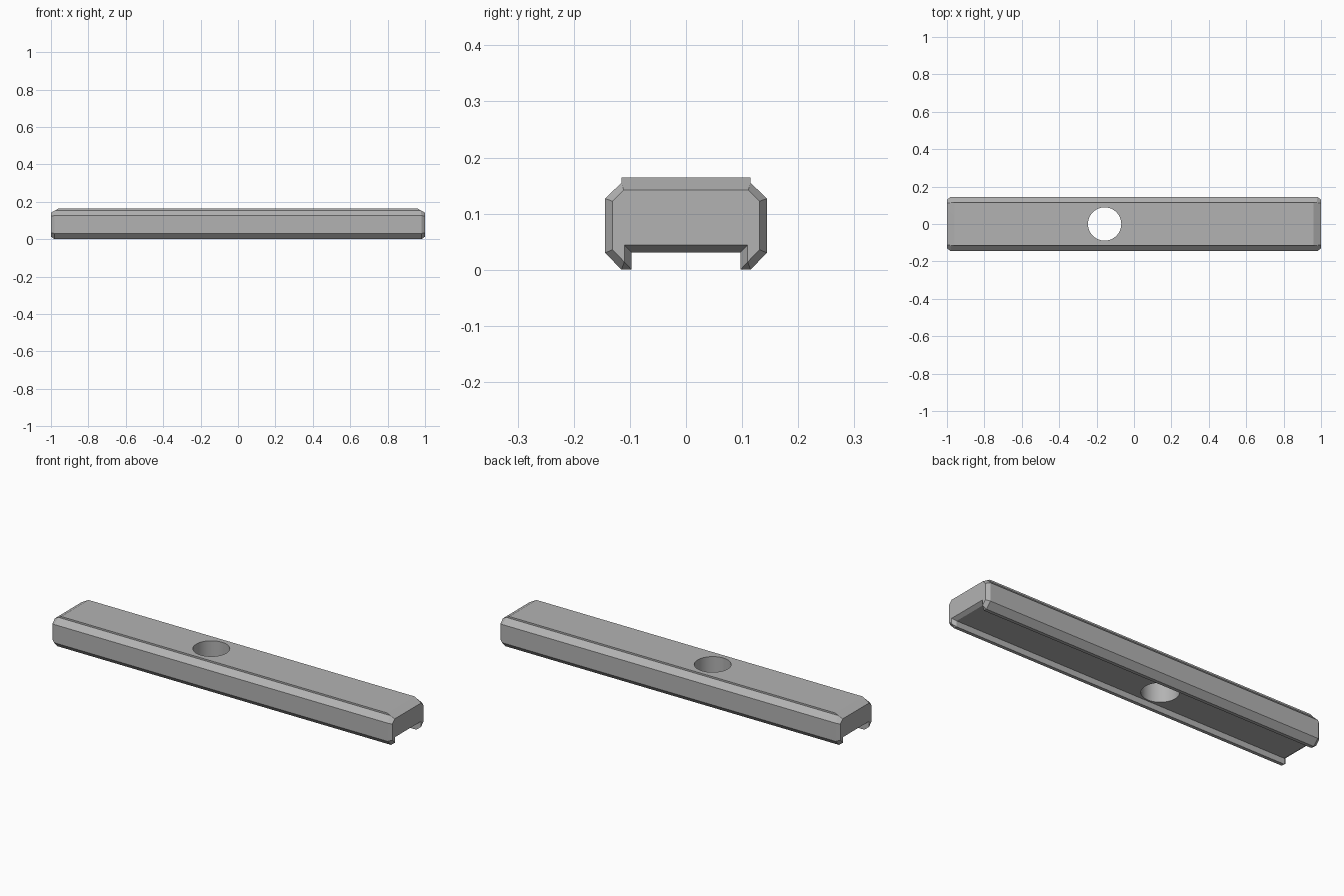
import bpy
import bmesh
from math import radians

if "Cube" in bpy.data.objects:
    bpy.data.objects.remove(bpy.data.objects["Cube"])

grey = bpy.data.materials.new("satin grey")
grey.use_nodes = True
grey.diffuse_color = (0.45, 0.45, 0.45, 1)
grey.node_tree.nodes["Principled BSDF"].inputs["Base Color"].default_value = (0.45, 0.45, 0.45, 1)

# Half section from channel ceiling to top strip: (y, z, x where the end bevel starts)
BODY = [(0.097, 0.031, 0.981), (0.097, 0, 0.981), (0.115, 0, 0.981), (0.144, 0.03, 0.981),
        (0.144, 0.127, 0.981), (0.115, 0.155, 0.976), (0.115, 0.164, 0.96)]
# Matching points of the bevelled end face
END = [(0.11, 0.044, 1), (0.11, 0.014, 1), (0.11, 0.014, 1), (0.131, 0.036, 1),
       (0.131, 0.122, 1), (0.111, 0.142, 1), (0.111, 0.142, 1)]


def ring(bm, half, side):
    """Closed section loop, mirrored across y, at one end of the bar."""
    points = half + [(-y, z, x) for y, z, x in reversed(half)]
    return [bm.verts.new((side * x, y, z)) for y, z, x in points]


# Channelled bar lofted through four sections
bm = bmesh.new()
rings = [ring(bm, END, -1), ring(bm, BODY, -1), ring(bm, BODY, 1), ring(bm, END, 1)]
for a, b in zip(rings, rings[1:]):
    for i in range(len(a)):
        j = (i + 1) % len(a)
        bm.faces.new((a[i], a[j], b[j], b[i]))
bm.faces.new(rings[0])
bm.faces.new(rings[-1])
bmesh.ops.remove_doubles(bm, verts=bm.verts, dist=0.0001)
bmesh.ops.recalc_face_normals(bm, faces=bm.faces)
mesh = bpy.data.meshes.new("channel_bar")
bm.to_mesh(mesh)
bm.free()
mesh.materials.append(grey)
bar = bpy.data.objects.new("channel_bar", mesh)
bpy.context.collection.objects.link(bar)

# Round through hole
bpy.ops.mesh.primitive_cylinder_add(vertices=64, radius=0.089, depth=0.5, location=(-0.157, 0, 0.1))
cutter = bpy.context.object
cutter.name = "hole_cutter"
cutter.hide_render = True
cutter.data.materials.append(grey)
hole = bar.modifiers.new("hole", "BOOLEAN")
hole.operation = "DIFFERENCE"
hole.solver = "EXACT"
hole.object = cutter

bpy.ops.object.select_all(action="DESELECT")
bar.select_set(True)
bpy.context.view_layer.objects.active = bar
bpy.ops.object.modifier_apply(modifier="hole")
bpy.data.objects.remove(cutter)

# Smooth hole wall, crisp bevels
bpy.ops.object.shade_smooth_by_angle(angle=radians(20))
